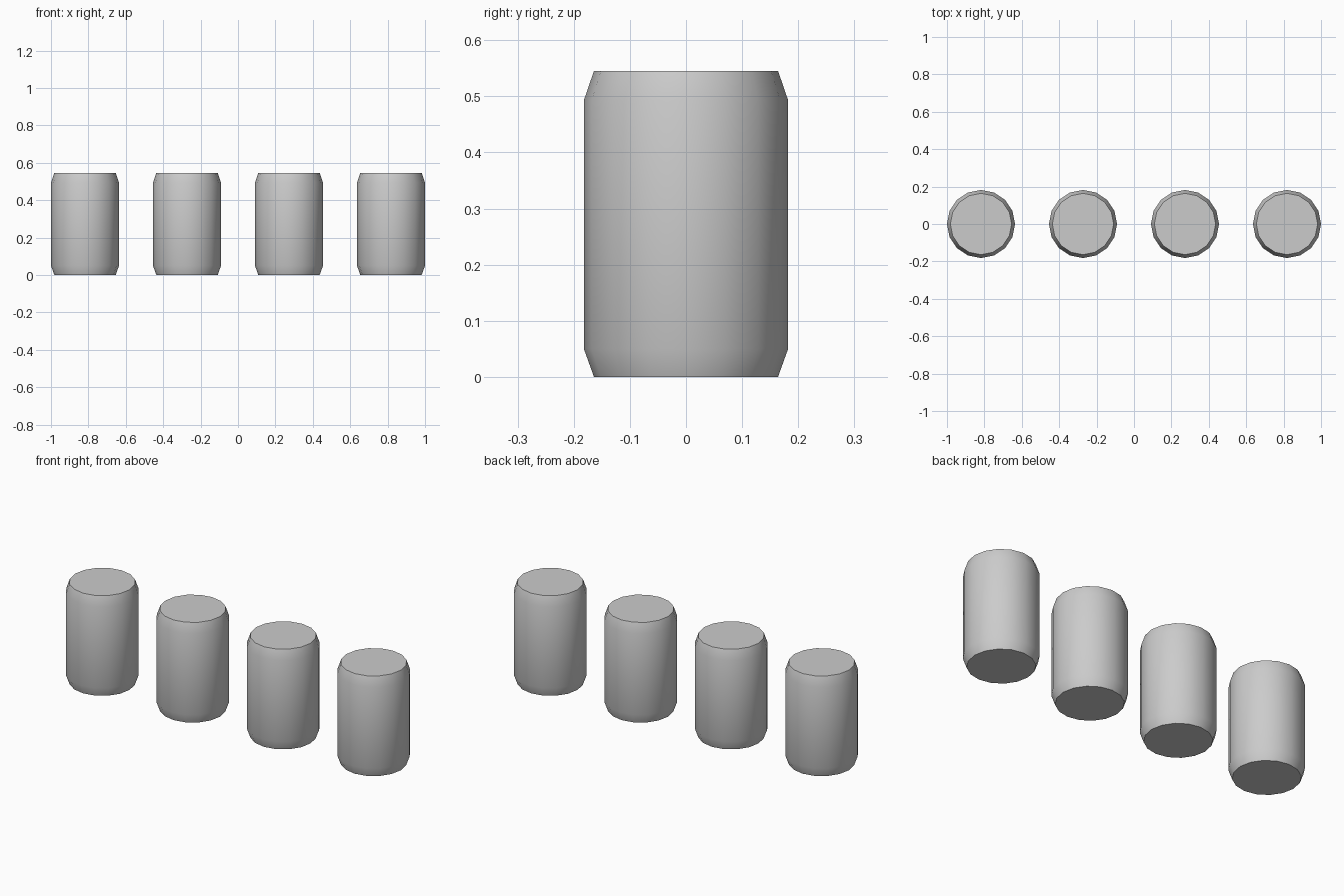
import bpy, bmesh
from math import cos, sin, tau, radians

if "Cube" in bpy.data.objects:
    bpy.data.objects.remove(bpy.data.objects["Cube"])

SIDES = 16
# (radius, height) rings from base to lid
PROFILE = [(0.164, 0.0), (0.182, 0.05), (0.182, 0.493), (0.164, 0.5455)]


def make_can_mesh():
    bm = bmesh.new()
    rings = [[bm.verts.new((r * cos(tau * i / SIDES), r * sin(tau * i / SIDES), z))
              for i in range(SIDES)] for r, z in PROFILE]
    # side wall with tapered shoulders
    for low, high in zip(rings, rings[1:]):
        for i in range(SIDES):
            j = (i + 1) % SIDES
            bm.faces.new((low[i], low[j], high[j], high[i]))
    # flat base and lid
    bm.faces.new(rings[0][::-1])
    bm.faces.new(rings[-1])
    mesh = bpy.data.meshes.new("can")
    bm.to_mesh(mesh)
    bm.free()
    return mesh


# row of four identical cans
can_mesh = make_can_mesh()
cans = []
for n in range(4):
    can = bpy.data.objects.new(f"can_{n + 1}", can_mesh)
    can.location.x = (n - 1.5) * 0.5453
    bpy.context.collection.objects.link(can)
    cans.append(can)

# smooth walls, crisp rims
cans[0].select_set(True)
bpy.context.view_layer.objects.active = cans[0]
bpy.ops.object.shade_smooth_by_angle(angle=radians(40))
